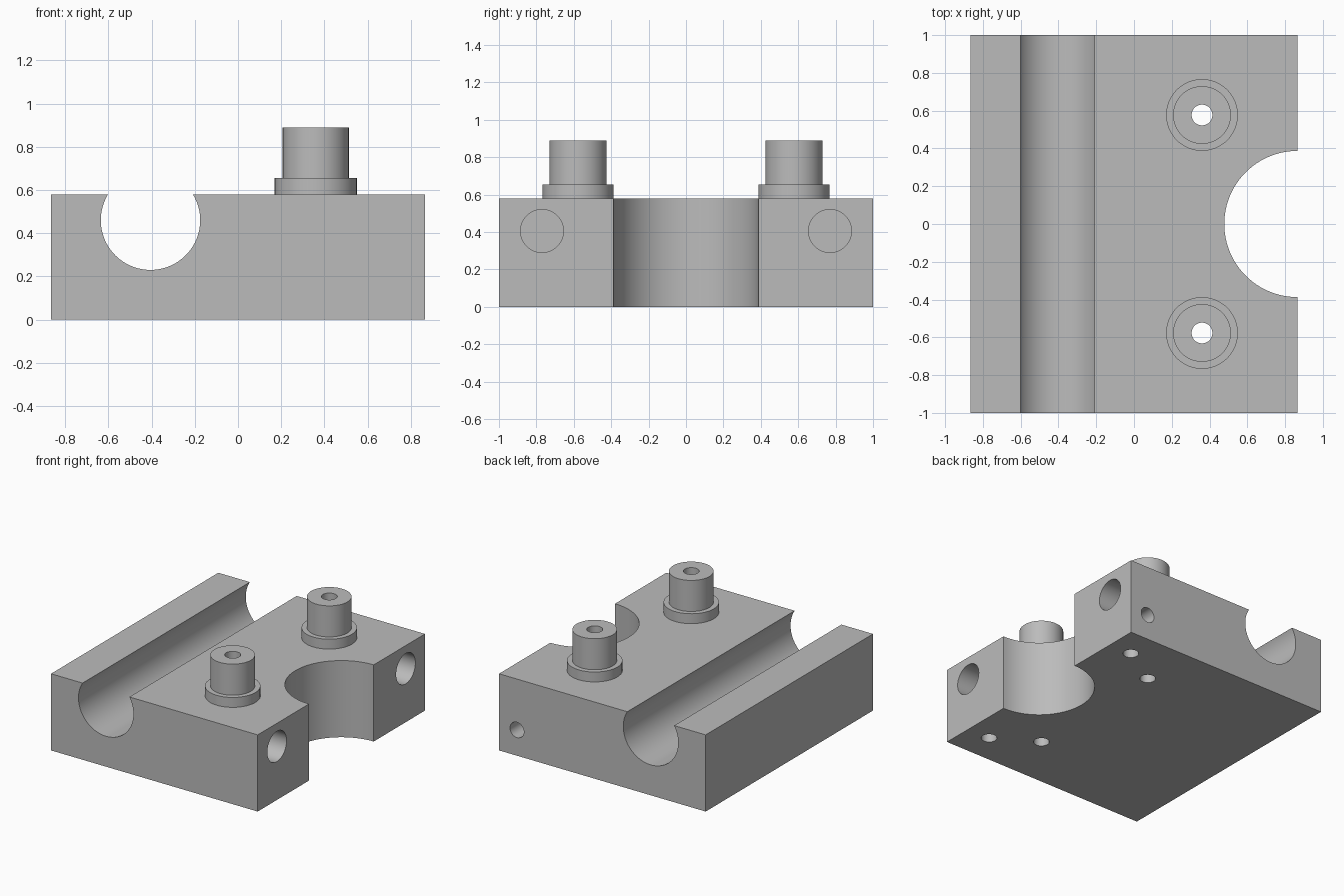
import bpy, bmesh, math
from mathutils import Matrix, Vector

cube = bpy.data.objects.get("Cube")
if cube:
    bpy.data.objects.remove(cube, do_unlink=True)

HALF_X, HALF_Y, TOP = 0.865, 1.0, 0.58
BOSS_X, BOSS_Y, BORE = 0.36, 0.577, 0.055
SIDE_Y = 0.77

grey = bpy.data.materials.new("plain grey")
grey.use_nodes = True
colour = (0.5, 0.5, 0.5, 1)
grey.diffuse_color = colour
grey.node_tree.nodes["Principled BSDF"].inputs["Base Color"].default_value = colour


def make_object(name, bm):
    bmesh.ops.recalc_face_normals(bm, faces=bm.faces)
    mesh = bpy.data.meshes.new(name)
    bm.to_mesh(mesh)
    bm.free()
    mesh.materials.append(grey)
    obj = bpy.data.objects.new(name, mesh)
    bpy.context.collection.objects.link(obj)
    return obj


def activate(obj):
    bpy.ops.object.select_all(action="DESELECT")
    obj.select_set(True)
    bpy.context.view_layer.objects.active = obj


def smooth(obj):
    activate(obj)
    bpy.ops.object.shade_smooth_by_angle(angle=math.radians(30))


def cut_cylinder(target, start, end, radius, sides=48):
    """Drill a round hole from start to end."""
    a, b = Vector(start), Vector(end)
    turn = (b - a).to_track_quat("Z", "Y").to_matrix().to_4x4()
    bm = bmesh.new()
    bmesh.ops.create_cone(bm, cap_ends=True, segments=sides, radius1=radius,
                          radius2=radius, depth=(b - a).length,
                          matrix=Matrix.Translation((a + b) / 2) @ turn)
    cutter = make_object("cutter", bm)
    cutter.hide_render = True
    mod = target.modifiers.new("hole", "BOOLEAN")
    mod.operation, mod.solver, mod.object = "DIFFERENCE", "EXACT", cutter
    activate(target)
    bpy.ops.object.modifier_apply(modifier=mod.name)
    bpy.data.objects.remove(cutter, do_unlink=True)


# Solid block
bm = bmesh.new()
bmesh.ops.create_cube(bm, size=1, matrix=Matrix.Translation((0, 0, TOP / 2))
                      @ Matrix.Diagonal((2 * HALF_X, 2 * HALF_Y, TOP, 1)))
block = make_object("block", bm)

# Long open channel and half-round notch
cut_cylinder(block, (-0.405, -1.2, 0.46), (-0.405, 1.2, 0.46), 0.23, 96)
cut_cylinder(block, (HALF_X, 0, -0.2), (HALF_X, 0, 0.8), 0.387, 96)

# Mirrored holes: through bores, side sockets and underside holes
for s in (-1, 1):
    cut_cylinder(block, (BOSS_X, s * BOSS_Y, -0.2), (BOSS_X, s * BOSS_Y, 0.8), BORE)
    cut_cylinder(block, (0.42, s * SIDE_Y, 0.405), (1.0, s * SIDE_Y, 0.405), 0.115)
    cut_cylinder(block, (0.675, s * SIDE_Y, -0.2), (0.675, s * SIDE_Y, 0.4), BORE)

# Small blind hole in the back
cut_cylinder(block, (0.715, 0.68, 0.195), (0.715, 1.2, 0.195), 0.058)
smooth(block)

# Flanged hollow bosses, turned from a profile
profile = [(0.19, TOP), (0.19, 0.655), (0.153, 0.655),
           (0.153, 0.89), (BORE, 0.89), (BORE, TOP)]
for name, s in (("front_boss", -1), ("back_boss", 1)):
    bm = bmesh.new()
    verts = [bm.verts.new((r, 0, z)) for r, z in profile]
    edges = [bm.edges.new(pair) for pair in zip(verts, verts[1:])]
    bmesh.ops.spin(bm, geom=verts + edges, cent=(0, 0, 0), axis=(0, 0, 1),
                   angle=math.tau, steps=48)
    bmesh.ops.remove_doubles(bm, verts=bm.verts, dist=0.0001)
    bmesh.ops.translate(bm, verts=bm.verts, vec=(BOSS_X, s * BOSS_Y, 0))
    smooth(make_object(name, bm))
